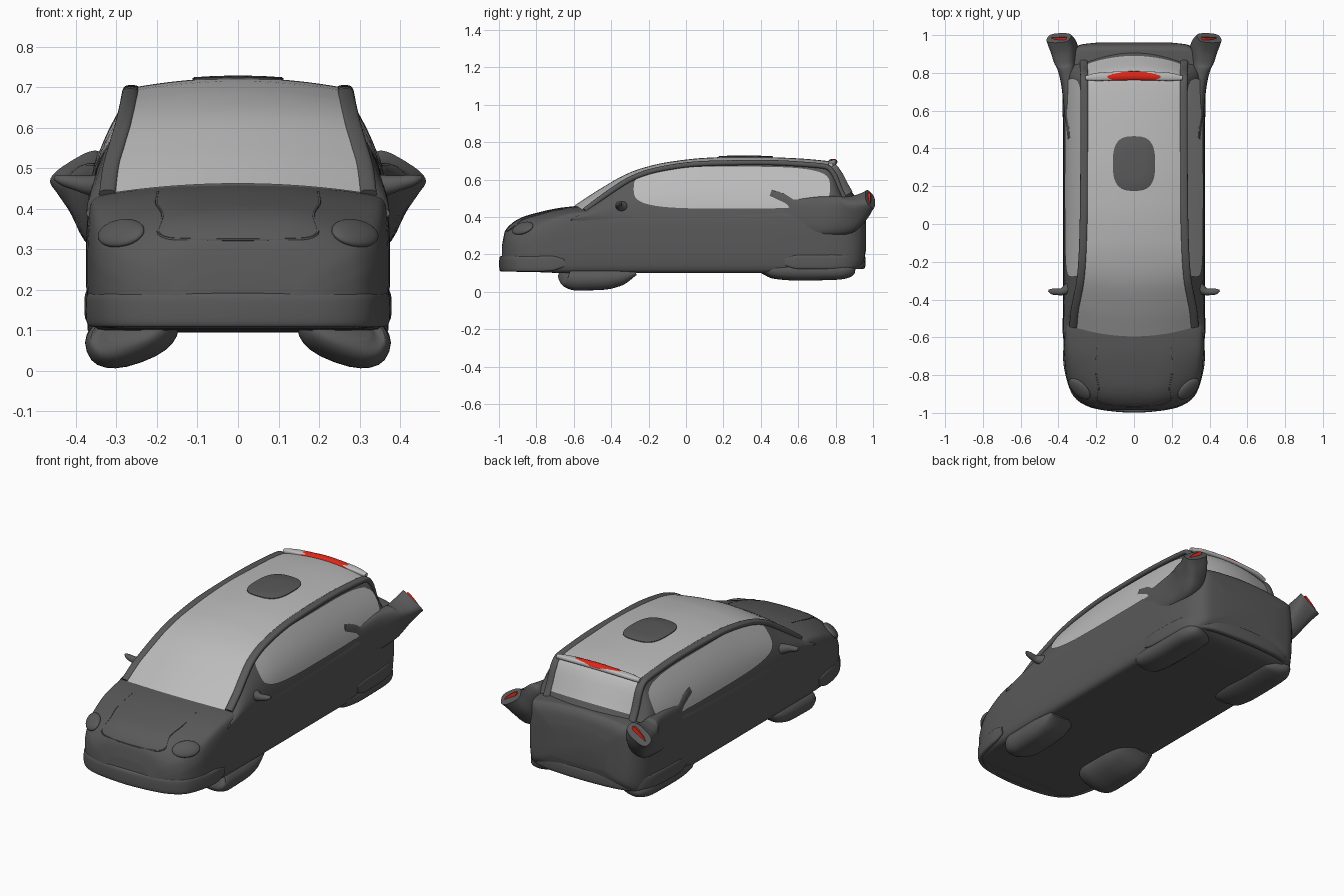
import bpy, bmesh, math
from mathutils import Vector, Matrix

if "Cube" in bpy.data.objects:
    bpy.data.objects.remove(bpy.data.objects["Cube"])


def material(name, rgb):
    m = bpy.data.materials.new(name)
    m.diffuse_color = (*rgb, 1)
    m.use_nodes = True
    m.node_tree.nodes["Principled BSDF"].inputs["Base Color"].default_value = m.diffuse_color
    return m


DARK = material("dark_grey", (0.10, 0.10, 0.10))
LIGHT = material("light_grey", (0.50, 0.50, 0.50))
RED = material("red", (0.75, 0.02, 0.01))


def pchip(ks, vs, t):
    """Smooth interpolation without overshoot."""
    t = min(max(t, ks[0]), ks[-1])
    d = [(vs[i + 1] - vs[i]) / (ks[i + 1] - ks[i]) for i in range(len(ks) - 1)]

    def m(i):
        if i == 0 or i == len(ks) - 1:
            return d[0] if i == 0 else d[-1]
        a, b = d[i - 1], d[i]
        return 2 * a * b / (a + b) if a * b > 0 else 0

    i = max(j for j in range(len(ks) - 1) if ks[j] <= t)
    h = ks[i + 1] - ks[i]
    u = (t - ks[i]) / h
    return ((2*u**3 - 3*u*u + 1) * vs[i] + (u**3 - 2*u*u + u) * h * m(i)
            + (3*u*u - 2*u**3) * vs[i + 1] + (u**3 - u*u) * h * m(i + 1))


def resample(rows, sub):
    """Add smooth in-between rows to a short table."""
    ks = list(range(len(rows)))
    cols = list(zip(*rows))
    return [[pchip(ks, c, j / sub) for c in cols] for j in range((len(rows) - 1) * sub + 1)]


def loft(name, rings, mat, closed=True, caps=True, mirror=False):
    bm = bmesh.new()
    vs = [[bm.verts.new(p) for p in r] for r in rings]
    n = len(rings[0])
    for a, b in zip(vs, vs[1:]):
        for i in range(n if closed else n - 1):
            j = (i + 1) % n
            bm.faces.new((a[i], a[j], b[j], b[i]))
    if caps:
        bm.faces.new(vs[0])
        bm.faces.new(vs[-1])
    bmesh.ops.remove_doubles(bm, verts=bm.verts, dist=1e-5)
    bmesh.ops.recalc_face_normals(bm, faces=bm.faces)
    me = bpy.data.meshes.new(name)
    bm.to_mesh(me)
    bm.free()
    ob = bpy.data.objects.new(name, me)
    bpy.context.collection.objects.link(ob)
    me.materials.append(mat)
    if mirror:
        ob.modifiers.new("mirror", 'MIRROR')
    bpy.ops.object.select_all(action='DESELECT')
    bpy.context.view_layer.objects.active = ob
    ob.select_set(True)
    bpy.ops.object.shade_smooth_by_angle(angle=math.radians(40))
    return ob


def spow(v, e):
    return math.copysign(abs(v) ** e, v)


def tube(name, rows, mat, power=0.75, mirror=False, sub=5, n=24):
    """Sweep of rows (x, y, z, half width, half height, roll degrees)."""
    rows = resample([tuple(r) + (0,) * (6 - len(r)) for r in rows], sub)
    rings = []
    for i, r in enumerate(rows):
        a, b = rows[max(i - 1, 0)], rows[min(i + 1, len(rows) - 1)]
        t = Vector((b[0] - a[0], b[1] - a[1], b[2] - a[2])).normalized()
        side = Vector((t.y, -t.x, 0)).normalized()
        up = side.cross(t)
        c, s = math.cos(math.radians(r[5])), math.sin(math.radians(r[5]))
        ring = []
        for k in range(n):
            q = 2 * math.pi * k / n
            u, v = r[3] * spow(math.cos(q), power), r[4] * spow(math.sin(q), power)
            ring.append(Vector(r[:3]) + side * (u * c - v * s) + up * (u * s + v * c))
        rings.append(ring)
    return loft(name, rings, mat, mirror=mirror)


# Lower body: y, half width, bottom, shoulder height, corner drop
stations = [(-.985, .15, .12, .22, .03), (-.968, .225, .11, .30, .05), (-.93, .295, .11, .345, .06),
            (-.88, .332, .105, .375, .06), (-.8, .358, .105, .40, .04), (-.65, .372, .10, .43, .01),
            (-.5, .375, .10, .44, 0), (0, .375, .10, .44, 0), (.5, .375, .10, .45, 0),
            (.7, .372, .095, .47, 0), (.85, .358, .10, .485, 0), (.92, .325, .13, .485, 0),
            (.95, .28, .17, .455, 0), (.962, .18, .22, .39, 0)]
rings = []
for y, w, zb, zt, r in resample(stations, 5):
    h = zt - zb
    half = resample([(0, zb), (.5 * w, zb), (.88 * w, zb), (.97 * w, zb + .06 * h),
                     (w, zb + .35 * h), (w, zb + .62 * h - .5 * r), (.985 * w, zt - .14 * h - r),
                     (.95 * w, zt - .04 * h - .9 * r), (.82 * w, zt - .5 * r),
                     (.4 * w, zt + .017), (0, zt + .022)], 3)
    rings.append([(x, y, z) for x, z in half] + [(-x, y, z) for x, z in half[-2:0:-1]])
body = loft("lower_body", rings, DARK)

# Cabin surface
roof_z = [(-.62, .44), (-.6, .453), (-.45, .55), (-.3, .632), (-.2, .665), (-.1, .687), (.1, .71),
          (.3, .717), (.5, .712), (.78, .69), (.82, .655), (.88, .545), (.93, .47)]
roof_w = [(-.62, .32), (-.5, .31), (-.3, .278), (0, .262), (.7, .258), (.93, .262)]


def top(y, s):
    w, z = pchip(*zip(*roof_w), y), pchip(*zip(*roof_z), y)
    bow = .05 * min(max((-y - .2) / .4, 0), 1) - .05 * min(max((y - .7) / .2, 0), 1)
    return Vector((s * w, y + bow * s * s, z - .024 * s * s))


def side_x(y, z):
    e = top(y, 1)
    t = min(max((z - .38) / max(e.z - .38, .01), 0), 1)
    return .37 + (e.x - .37) * t + .024 * math.sin(math.pi * t)


rings = []
for k in range(63):
    y = -.62 + 1.55 * k / 62
    e = top(y, 1)
    wall = []
    for j in range(8):
        z = .38 + (e.z - .38) * j / 8
        wall.append((side_x(y, z) * min(1, 1 - (y - .8) * .6), y + (e.y - y) * j / 8, z))
    half = wall + [tuple(top(y, s / 8)) for s in range(8, 0, -1)]
    rings.append(half + [tuple(top(y, 0))] + [(-p[0], p[1], p[2]) for p in reversed(half)])
loft("cabin", rings, DARK)

# Continuous windscreen, roof and rear glass
lift = Vector((0, 0, .006))
rings = [[top(-.595 + 1.485 * k / 60, s / 10 * .95) + lift for s in range(-10, 11)] for k in range(61)]
loft("roof_glass", rings, LIGHT, closed=False, caps=False)

# Side windows
rings = []
for r in range(11):
    ring = []
    for k in range(56):
        q = 2 * math.pi * k / 56
        y = .245 + .525 * r / 10 * spow(math.cos(q), .55)
        z = .557 + .112 * r / 10 * spow(math.sin(q), .55)
        z -= .05 * max(0, -y - .05) * (z > .557)
        ring.append((side_x(y, z) + .005, y, z))
    rings.append(ring)
loft("side_windows", rings, LIGHT, caps=False, mirror=True)

# Roof rails running down both pillars
rail = []
for y in (-.59, -.5, -.4, -.3, -.15, .1, .4, .65, .77, .82, .87, .91):
    p = top(y, 1)
    rail.append((p.x + .004, p.y, p.z, .021, .014))
tube("roof_rails", rail, DARK, mirror=True)

# Sunroof
rings = []
for sc, dz in ((1, .002), (1, .010), (.96, .012), (.5, .012), (0, .012)):
    ring = []
    for k in range(40):
        q = 2 * math.pi * k / 40
        x, y = .112 * sc * spow(math.cos(q), .7), .32 + .145 * sc * spow(math.sin(q), .7)
        ring.append((x, y, top(y, x / .26).z + dz))
    rings.append(ring)
loft("sunroof", rings, DARK, caps=False)

# Rear spoiler lip and high brake light
for name, w, pw, dz, mat in (("spoiler_lip", .255, .75, 0, LIGHT), ("brake_light", .195, 1, .003, RED)):
    e = .012 if mat == LIGHT else .004
    tube(name, [(-w, .773, .678 + dz, e, e), (-.7 * w, .78, .688 + dz, .022, .013),
                (0, .785, .694 + dz, .024, .014), (.7 * w, .78, .688 + dz, .022, .013),
                (w, .773, .678 + dz, e, e)], mat, power=pw)

# Bumpers
front = [(.368, -.65, .155, .006, .02), (.363, -.72, .152, .012, .04), (.348, -.80, .15, .014, .042),
         (.308, -.905, .15, .014, .042), (.2, -.965, .15, .014, .042), (0, -.985, .15, .014, .042)]
rear = [(.368, .53, .16, .006, .02), (.367, .60, .16, .012, .038), (.358, .78, .16, .015, .04),
        (.325, .88, .16, .018, .04), (.2, .93, .16, .02, .038), (0, .94, .16, .02, .038)]
for name, h in (("front_bumper", front), ("rear_bumper", rear)):
    tube(name, h + [(-r[0],) + r[1:] for r in h[-2::-1]], DARK, power=.6)

# Covered wheel bulges, low on the outside and sloping up inwards
tube("front_wheel_bulges", [(.27, -.655, .105, .06, .03, -15), (.265, -.64, .095, .10, .06, -18),
                            (.262, -.58, .087, .118, .07, -20), (.262, -.45, .09, .118, .069, -20),
                            (.262, -.36, .098, .112, .058, -18), (.262, -.27, .115, .09, .02, -10)],
     DARK, mirror=True, power=.85)
tube("rear_wheel_bulges", [(.28, .41, .12, .07, .025), (.275, .46, .12, .09, .047, -6),
                           (.273, .6, .12, .10, .057, -10), (.273, .8, .12, .098, .053, -10),
                           (.268, .86, .12, .085, .045, -6), (.26, .89, .13, .05, .02)],
     DARK, mirror=True, power=.85)

# Flared tail fins with lamps on their end faces
tube("tail_fins", [(.338, .43, .465, .014, .085), (.338, .50, .44, .022, .09),
                   (.34, .57, .415, .028, .085), (.345, .72, .405, .038, .105),
                   (.352, .84, .41, .053, .105, -10), (.367, .92, .445, .066, .075, -25),
                   (.398, .985, .495, .073, .037, -40)], DARK, mirror=True, power=.7)
tube("tail_lamps", [(.396, .97, .494, .05, .011, -40), (.398, .988, .496, .05, .011, -40)],
     RED, mirror=True)

# Door mirrors
tube("door_mirrors", [(.345, -.34, .455, .03, .03), (.39, -.36, .462, .018, .02),
                      (.43, -.358, .47, .016, .014), (.452, -.352, .476, .006, .006)],
     DARK, mirror=True, power=1)

# Headlights and hood seam laid onto the body surface
for s, name in ((1, "left_headlight"), (-1, "right_headlight")):
    _, loc, nor, _ = body.closest_point_on_mesh((s * .295, -.88, .35))
    along = Vector((s * .85, .3, .45))
    along = (along - nor * along.dot(nor)).normalized()
    frame = Matrix((along, nor.cross(along), nor)).transposed().to_4x4()
    bpy.ops.mesh.primitive_uv_sphere_add(segments=32, ring_count=16)
    ob = bpy.context.object
    ob.name = name
    ob.matrix_world = Matrix.Translation(loc) @ frame @ Matrix.Diagonal((.072, .046, .02, 1))
    ob.data.materials.append(DARK)
    bpy.ops.object.shade_smooth_by_angle()
seam = [(.2, -.66, .46), (.205, -.78, .43), (.19, -.88, .4), (.2, -.93, .35), (.16, -.95, .325), (0, -.97, .325)]
path = [tuple(body.closest_point_on_mesh(p)[1]) + (.003, .003) for p in seam]
tube("hood_seam", path + [(-p[0],) + p[1:] for p in path[-2::-1]], DARK, n=8)
